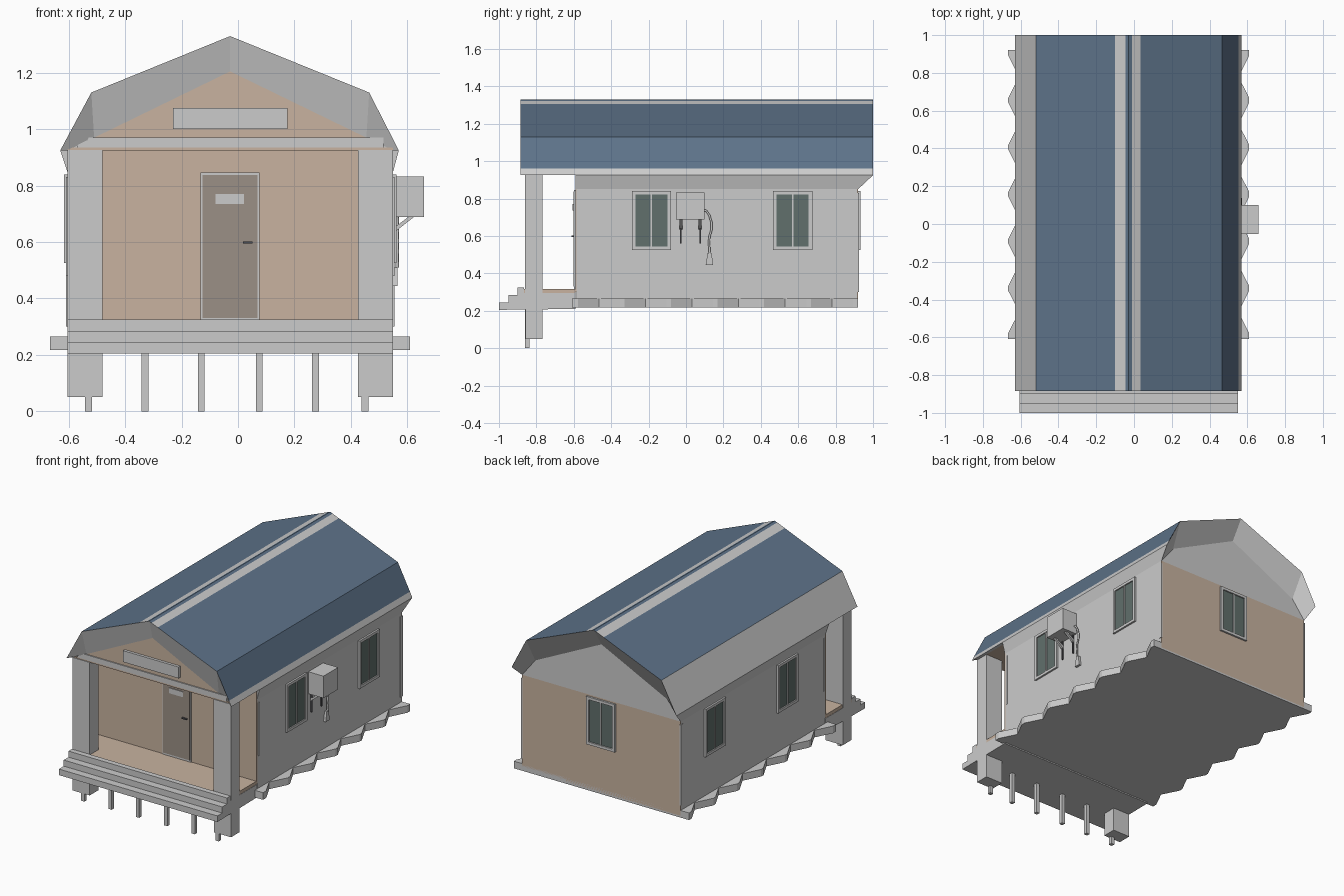
import bpy

if "Cube" in bpy.data.objects:
    bpy.data.objects.remove(bpy.data.objects["Cube"])

CX, XL, XR = -0.028, -0.605, 0.55          # centre line and wall faces


def mat(name, rgb):
    m = bpy.data.materials.new(name)
    m.diffuse_color = (*rgb, 1)
    m.use_nodes = True
    m.node_tree.nodes["Principled BSDF"].inputs["Base Color"].default_value = m.diffuse_color
    return m


BLUE = mat("roof_blue", (0.11, 0.17, 0.25))
TAN = mat("wood_tan", (0.58, 0.45, 0.35))
BROWN = mat("door_brown", (0.33, 0.28, 0.24))
GLASS = mat("window_glass", (0.12, 0.16, 0.15))
DARK = mat("dark_metal", (0.08, 0.08, 0.09))
GREY = mat("plain_grey", (0.8, 0.8, 0.8))


def mesh(name, verts, faces, mats=(), idx=None):
    me = bpy.data.meshes.new(name)
    me.from_pydata(verts, [], faces)
    for m in mats:
        me.materials.append(m)
    if idx:
        me.polygons.foreach_set("material_index", idx)
    ob = bpy.data.objects.new(name, me)
    bpy.context.collection.objects.link(ob)
    return ob


def prism(name, a, b, m=None):
    """Closed solid between two matching outlines."""
    n = len(a)
    faces = [tuple(range(n))[::-1], tuple(range(n, 2 * n))]
    faces += [(i, (i + 1) % n, n + (i + 1) % n, n + i) for i in range(n)]
    return mesh(name, a + b, faces, [m] if m else [])


def box(name, x0, x1, y0, y1, z0, z1, m=None):
    q = [(x0, y0), (x1, y0), (x1, y1), (x0, y1)]
    return prism(name, [(*p, z0) for p in q], [(*p, z1) for p in q], m)


def loft(name, a, b, mats=(), idx=None):
    """Open strip of quads between two matching polylines."""
    n = len(a)
    return mesh(name, a + b, [(i, i + 1, n + i + 1, n + i) for i in range(n - 1)], mats, idx)


def tube(name, pts, r, m):
    cu = bpy.data.curves.new(name, 'CURVE')
    cu.dimensions = '3D'
    cu.bevel_depth, cu.bevel_resolution = r, 1
    sp = cu.splines.new('POLY')
    sp.points.add(len(pts) - 1)
    for p, c in zip(sp.points, pts):
        p.co = (*c, 1)
    cu.materials.append(m)
    ob = bpy.data.objects.new(name, cu)
    bpy.context.collection.objects.link(ob)


# Walls, with tan cladding on front and back
box("house_walls", XL, XR, -0.585, 0.915, 0.22, 0.925)
box("front_cladding", XL, XR, -0.592, -0.585, 0.3, 0.925, TAN)
box("back_cladding", XL, XR, 0.915, 0.92, 0.23, 0.85, TAN)

# Gambrel roof skin with two pale stripes along the ridge
def ridge(x):
    return 1.33 - abs(x - CX) * 0.406

roof = [(-0.63, 0.925), (-0.52, 1.13)] + [(x, ridge(x)) for x in (-0.1, -0.045, CX, -0.01, 0.035)]
roof += [(0.465, 1.13), (0.553, 0.96), (0.57, 0.925)]
Y0, Y1 = -0.885, 1.0
loft("roof_skin", [(x, Y0, z) for x, z in roof], [(x, Y1, z) for x, z in roof],
     [GREY, BLUE], [0, 1, 0, 1, 1, 0, 1, 1, 0])

# Recessed gable surrounds, gables and soffits
outer = [(-0.63, 0.925), (-0.52, 1.13), (CX, 1.33), (0.465, 1.13), (0.57, 0.925)]
tri = [(-0.51, 0.97), (CX, 1.205), (0.455, 0.97)]
for name, yo, yi, zb in (("front", Y0, -0.85, 0.925), ("back", Y1, 0.92, 0.85)):
    inner = [(XL, zb)] + tri + [(XR, zb)]
    loft(name + "_gable_surround", [(x, yo, z) for x, z in outer], [(x, yi, z) for x, z in inner])
    mesh(name + "_gable", [(x, yi, z) for x, z in tri], [(0, 1, 2)], [TAN if name == "front" else GREY])
    mesh(name + "_gable_band", [(x, yi, z) for x, z in (inner[0], tri[0], tri[2], inner[4])], [(0, 1, 2, 3)])
for name, xe, xw in (("left", -0.63, XL), ("right", 0.57, XR)):
    loft(name + "_soffit", [(xe, Y1, 0.925), (xe, -0.59, 0.925)], [(xw, 0.92, 0.85), (xw, -0.59, 0.85)])
    loft(name + "_porch_soffit", [(xe, -0.59, 0.925), (xe, Y0, 0.925)],
         [(xw, -0.59, 0.925), (xw, -0.85, 0.925)])
    mesh(name + "_soffit_end", [(xe, -0.59, 0.925), (xw, -0.59, 0.925), (xw, -0.59, 0.85)], [(0, 1, 2)])
box("porch_ceiling", XL, XR, -0.855, -0.585, 0.925, 0.935, TAN)
box("porch_beam", -0.57, 0.515, -0.857, -0.8, 0.935, 0.97)
box("gable_board", -0.23, 0.175, -0.868, -0.85, 1.0, 1.075)

# Floor slab with zigzag side edges
right = []
for i in range(7):
    y = -0.59 + 0.249 * i
    right += [(0.61, max(y - 0.012, -0.61)), (0.61, y + 0.012)]
    if i < 6:
        right.append((0.553, y + 0.1245))
right = [(0.61, -0.61)] + right[1:-1] + [(0.61, 0.92)]
zig = right + [(2 * CX - x, y) for x, y in reversed(right)]
prism("zigzag_floor_slab", [(x, y, 0.218) for x, y in zig], [(x, y, 0.265) for x, y in zig])

# Porch deck, steps, posts and footings
steps = [(-0.59, 0.21), (-1.0, 0.205), (-1.0, 0.245), (-0.95, 0.245), (-0.95, 0.285),
         (-0.9, 0.285), (-0.9, 0.325), (-0.865, 0.325), (-0.865, 0.295), (-0.59, 0.295)]
prism("porch_steps", [(XL, y, z) for y, z in steps], [(XR, y, z) for y, z in steps])
box("porch_deck", XL + 0.002, XR - 0.002, -0.865, -0.59, 0.295, 0.317, TAN)
for name, x0 in (("left", XL), ("right", 0.425)):
    box(name + "_porch_post", x0, x0 + 0.125, -0.86, -0.768, 0.25, 0.927)
    box(name + "_footing", x0, x0 + 0.125, -0.858, -0.768, 0.05, 0.22)
for i, x in enumerate((-0.53, -0.33, -0.13, 0.075, 0.275, 0.45)):
    box(f"support_stake_{i}", x - 0.012, x + 0.012, -0.86, -0.836, 0, 0.215)

# Front door
box("door_frame", -0.133, 0.077, -0.598, -0.59, 0.317, 0.847)
box("door", -0.125, 0.069, -0.602, -0.59, 0.33, 0.838, BROWN)
box("door_plate", -0.08, 0.022, -0.606, -0.6, 0.735, 0.77)
box("door_handle", 0.017, 0.052, -0.612, -0.6, 0.594, 0.602, DARK)


# Windows: frame bars around two panes; pos maps (along, out) to x, y
def window(name, pos):
    def part(n, u0, u1, d, z0, z1, m=None):
        (xa, ya), (xb, yb) = pos(u0, 0), pos(u1, d)
        box(f"{name}_{n}", min(xa, xb), max(xa, xb), min(ya, yb), max(ya, yb), z0, z1, m)
    part("glass", -0.09, 0.09, 0.004, 0.54, 0.825, GLASS)
    for s in (-1, 1):
        part(f"jamb_{s}", s * 0.105, s * 0.086, 0.012, 0.525, 0.84)
    part("sill", -0.086, 0.086, 0.012, 0.525, 0.543)
    part("head", -0.086, 0.086, 0.012, 0.822, 0.84)
    part("mullion", -0.004, 0.004, 0.01, 0.543, 0.822)


for i, yc in enumerate((-0.185, 0.57)):
    window(f"right_window_{i}", lambda u, d: (XR + d, yc + u))
    window(f"left_window_{i}", lambda u, d: (XL - d, yc + u))
window("back_window", lambda u, d: (CX + u, 0.92 + d))

# Thin corner trims
for s, x in ((-1, XL), (1, XR)):
    box(f"back_corner_trim_{s}", x - 0.004, x + 0.004, 0.9, 0.924, 0.3, 0.83)
    box(f"front_corner_trim_{s}", x - 0.004, x + 0.004, -0.575, -0.567, 0.48, 0.83)

# Wall-mounted cooler with brackets and hose
box("cooler_box", XR, 0.66, -0.053, 0.1, 0.7, 0.833)
box("cooler_tray", XR, 0.66, -0.053, 0.1, 0.688, 0.703)
for i, y in enumerate((-0.028, 0.075)):
    box(f"bracket_rail_{i}", XR, 0.56, y - 0.004, y + 0.004, 0.56, 0.7, DARK)
    prism(f"bracket_brace_{i}", *[[(0.555, yy, 0.635), (0.625, yy, 0.69), (0.605, yy, 0.69), (0.555, yy, 0.652)]
                                  for yy in (y - 0.008, y + 0.008)])
tube("hose", [(0.565, y, z) for y, z in ((0.09, 0.74), (0.108, 0.735), (0.125, 0.71), (0.137, 0.67),
              (0.137, 0.635), (0.125, 0.595), (0.123, 0.56), (0.127, 0.51))], 0.006, GREY)
nozzle = [(0.105, 0.445), (0.145, 0.445), (0.137, 0.51), (0.116, 0.51)]
prism("hose_end", [(0.55, y, z) for y, z in nozzle], [(0.566, y, z) for y, z in nozzle])
